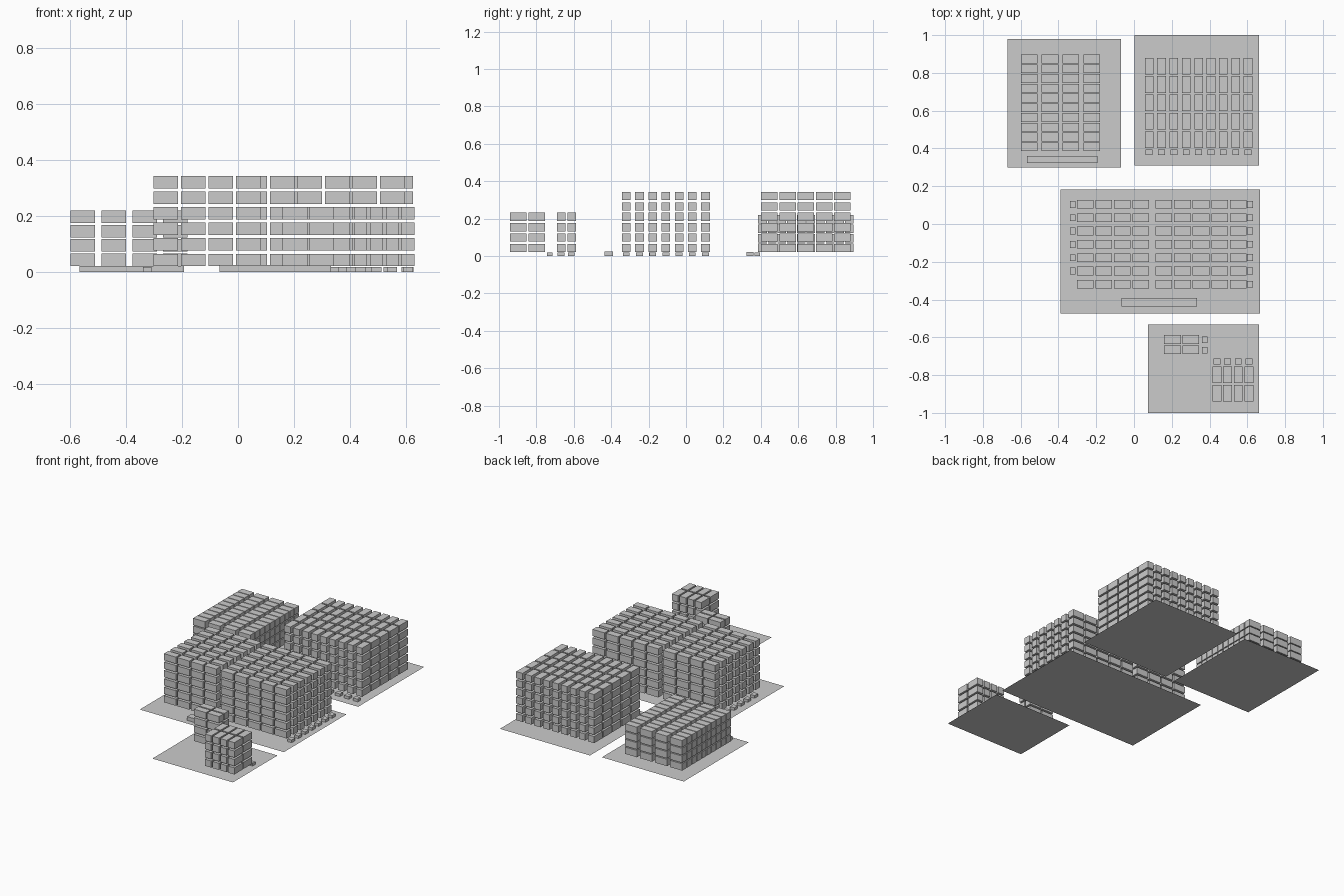
import bpy, bmesh
from mathutils import Matrix, Vector

if "Cube" in bpy.data.objects:
    bpy.data.objects.remove(bpy.data.objects["Cube"])


def grid_of_boxes(name, start, pitch, count, size):
    """One object holding a 3D grid of boxes; start is the first box's centre x, y and its bottom z."""
    bm = bmesh.new()
    for i in range(count[0]):
        for j in range(count[1]):
            for k in range(count[2]):
                pos = Vector((start[0] + i * pitch[0],
                              start[1] + j * pitch[1],
                              start[2] + k * pitch[2] + size[2] / 2))
                bmesh.ops.create_cube(bm, size=1, matrix=Matrix.Translation(pos) @ Matrix.Diagonal((*size, 1)))
    mesh = bpy.data.meshes.new(name)
    bm.to_mesh(mesh)
    bm.free()
    obj = bpy.data.objects.new(name, mesh)
    bpy.context.collection.objects.link(obj)
    return obj


def floor_sheet(name, x0, x1, y0, y1):
    """Paper-thin floor zone lying on z = 0."""
    mesh = bpy.data.meshes.new(name)
    mesh.from_pydata([(x0, y0, 0), (x1, y0, 0), (x1, y1, 0), (x0, y1, 0)], [], [(0, 1, 2, 3)])
    bpy.context.collection.objects.link(bpy.data.objects.new(name, mesh))


LONG, SHORT, TALL = 0.088, 0.046, 0.044   # storage box
BASE, RISE = 0.021, 0.0556                # first shelf height, level spacing

# Floor zones
floor_sheet("overflow_floor", -0.67, -0.07, 0.30, 0.98)
floor_sheet("rear_floor", 0.003, 0.663, 0.31, 1.0)
floor_sheet("main_floor", -0.388, 0.667, -0.473, 0.182)
floor_sheet("front_floor", 0.073, 0.663, -1.0, -0.533)

# Main stock: two blocks of shelving side by side
for name, x, n in (("main_boxes_left", -0.259, 4), ("main_boxes_right", 0.158, 5)):
    grid_of_boxes(name, (x, -0.319, BASE), (0.0985, 0.0705, RISE), (n, 7, 6), (LONG, SHORT, TALL))

# Rear stock, boxes turned lengthways
grid_of_boxes("rear_boxes", (0.080, 0.446, BASE), (0.0655, 0.0975, RISE), (9, 5, 6), (SHORT, LONG, TALL))

# Overflow stock, packed closer together
grid_of_boxes("overflow_boxes", (-0.555, 0.409, BASE), (0.1103, 0.0516, 0.0513), (4, 10, 4), (LONG, SHORT, 0.045))

# Two small front stacks
grid_of_boxes("front_boxes_left", (0.204, -0.666, BASE), (0.096, 0.055, RISE), (2, 2, 4), (LONG, SHORT, TALL))
grid_of_boxes("front_boxes_right", (0.439, -0.896, BASE), (0.0565, 0.098, RISE), (4, 2, 4), (SHORT, LONG, TALL))

# Blank row markers on the floor
wide, deep = (0.036, 0.03, 0.018), (0.03, 0.036, 0.018)
grid_of_boxes("main_markers_left", (-0.325, -0.249, 0), (0, 0.0705, 0), (1, 6, 1), deep)
grid_of_boxes("main_markers_right", (0.614, -0.319, 0), (0, 0.0705, 0), (1, 7, 1), deep)
grid_of_boxes("rear_markers", (0.080, 0.38, 0), (0.0655, 0, 0), (9, 1, 1), wide)
grid_of_boxes("front_markers_left", (0.375, -0.668, 0), (0, 0.055, 0), (1, 2, 1), deep)
grid_of_boxes("front_markers_right", (0.439, -0.728, 0), (0.0565, 0, 0), (4, 1, 1), wide)

# Blank title strips
grid_of_boxes("main_title_strip", (0.133, -0.413, 0), (0, 0, 0), (1, 1, 1), (0.40, 0.045, 0.025))
grid_of_boxes("overflow_title_strip", (-0.38, 0.342, 0), (0, 0, 0), (1, 1, 1), (0.375, 0.038, 0.022))
